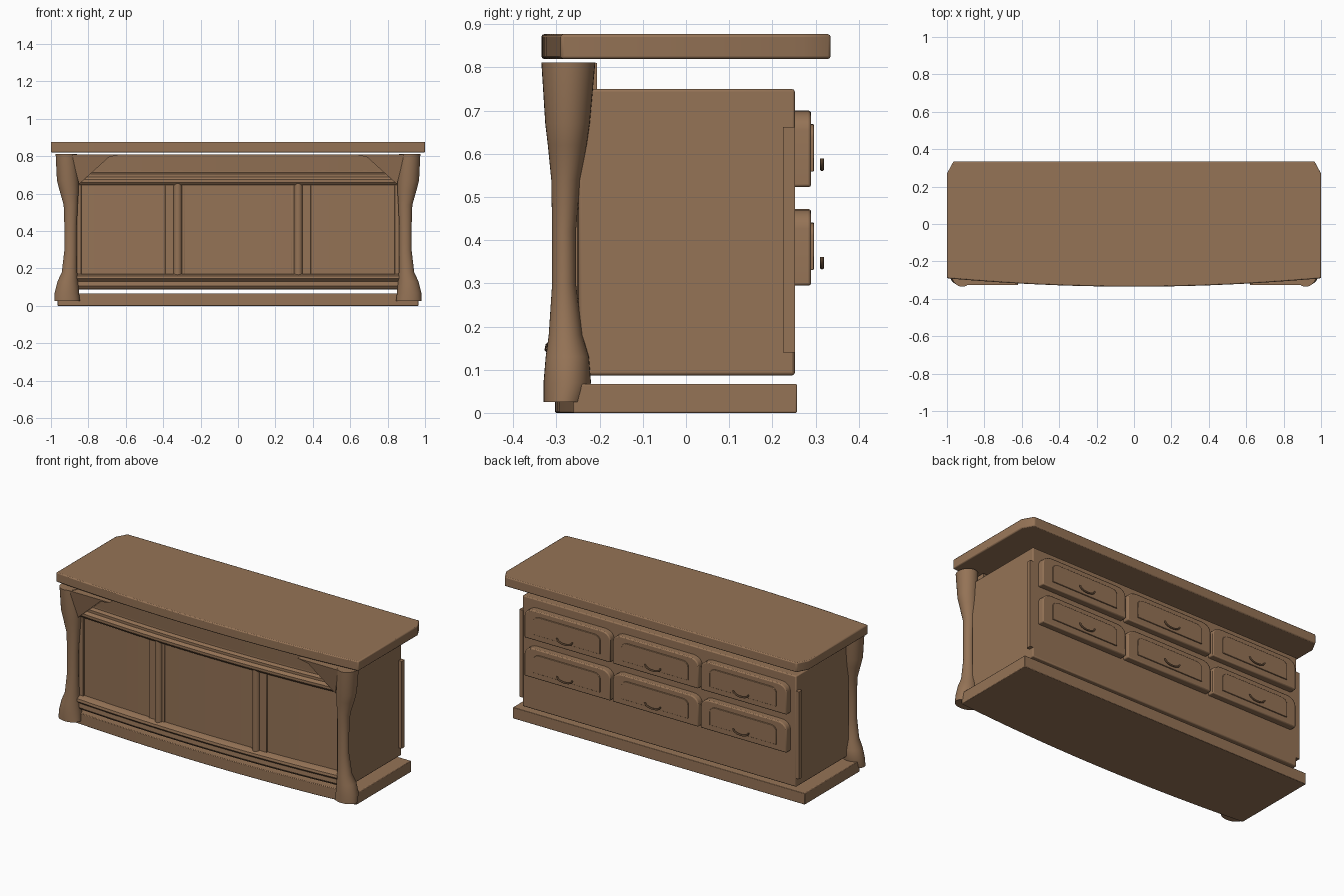
import bpy, bmesh, math
from mathutils import Vector

cube = bpy.data.objects.get("Cube")
if cube:
    bpy.data.objects.remove(cube, do_unlink=True)

wood = bpy.data.materials.new("brown wood")
wood.use_nodes = True
wood.diffuse_color = (0.30, 0.172, 0.093, 1)
wood.node_tree.nodes["Principled BSDF"].inputs["Base Color"].default_value = (0.30, 0.172, 0.093, 1)

BOW = 0.045  # how far the bowed front falls back at x = 1


def finish(name, bm, bevel=0):
    bmesh.ops.recalc_face_normals(bm, faces=bm.faces)
    mesh = bpy.data.meshes.new(name)
    bm.to_mesh(mesh)
    bm.free()
    mesh.materials.append(wood)
    ob = bpy.data.objects.new(name, mesh)
    bpy.context.collection.objects.link(ob)
    if bevel:
        mod = ob.modifiers.new("soft edges", "BEVEL")
        mod.width, mod.segments = bevel, 2
        mod.limit_method, mod.angle_limit = "ANGLE", math.radians(35)
    bpy.ops.object.select_all(action="DESELECT")
    ob.select_set(True)
    bpy.context.view_layer.objects.active = ob
    bpy.ops.object.shade_smooth_by_angle(angle=math.radians(32))
    return ob


def loft(name, rings, bevel=0):
    """Skin closed rings of points and cap both ends."""
    bm = bmesh.new()
    loops = [[bm.verts.new(p) for p in ring] for ring in rings]
    n = len(loops[0])
    for a, b in zip(loops, loops[1:]):
        for i in range(n):
            j = (i + 1) % n
            bm.faces.new((a[i], a[j], b[j], b[i]))
    bm.faces.new(loops[0])
    bm.faces.new(loops[-1])
    return finish(name, bm, bevel)


def slab(name, outline, z0, z1, bevel):
    return loft(name, [[(x, y, z) for x, y in outline] for z in (z0, z1)], bevel)


def box(name, x0, x1, y0, y1, z0, z1, bevel=0):
    return slab(name, [(x0, y0), (x1, y0), (x1, y1), (x0, y1)], z0, z1, bevel)


def bowed(half, front, steps=24):
    xs = [half * (2 * i / steps - 1) for i in range(steps + 1)]
    return [(x, front + BOW * x * x) for x in xs]


def rail(name, profile, half=0.86):
    """Sweep a (y, z) profile along the bowed front."""
    return loft(name, [[(x, y + off, z) for y, z in profile] for x, off in bowed(half, 0)])


# Counter top with clipped back corners, plinth and cabinet
slab("counter_top", bowed(1, -0.335) + [(1, 0.27), (0.965, 0.335), (-0.965, 0.335), (-1, 0.27)],
     0.82, 0.877, 0.006)
slab("plinth", bowed(0.965, -0.303) + [(0.965, 0.257), (-0.965, 0.257)], 0, 0.067, 0.003)
slab("cabinet_body", bowed(0.905, -0.285) + [(0.905, 0.252), (-0.905, 0.252)], 0.087, 0.75, 0.006)

# Front mouldings
rail("lower_rail", [(-0.25, 0.092), (-0.305, 0.092), (-0.315, 0.105), (-0.312, 0.13),
                    (-0.328, 0.145), (-0.325, 0.16), (-0.305, 0.17), (-0.25, 0.172)])
rail("upper_rail", [(-0.25, 0.645), (-0.305, 0.645), (-0.318, 0.66), (-0.318, 0.675),
                    (-0.305, 0.69), (-0.305, 0.705), (-0.285, 0.713), (-0.25, 0.713)])
rail("frieze", [(-0.24, 0.70), (-0.283, 0.70), (-0.293, 0.81), (-0.24, 0.81)])

# Columns: z, inner x, outer x, front y, back y
COLUMN = [(0.025, 0.845, 0.982, -0.33, -0.235), (0.07, 0.85, 0.98, -0.33, -0.22),
          (0.13, 0.855, 0.965, -0.325, -0.225), (0.18, 0.86, 0.942, -0.318, -0.24),
          (0.30, 0.862, 0.928, -0.31, -0.255), (0.42, 0.862, 0.928, -0.31, -0.255),
          (0.54, 0.857, 0.932, -0.312, -0.245), (0.62, 0.852, 0.955, -0.32, -0.23),
          (0.67, 0.852, 0.968, -0.326, -0.223), (0.812, 0.862, 0.975, -0.335, -0.21)]


def ellipse(z, x0, x1, y0, y1, side, n=32):
    turn = [2 * math.pi * i / n for i in range(n)]
    return [(side * ((x0 + x1) / 2 + (x1 - x0) / 2 * math.cos(t)),
             (y0 + y1) / 2 + (y1 - y0) / 2 * math.sin(t), z) for t in turn]


for word, side in (("left", 1), ("right", -1)):
    loft(word + "_column", [ellipse(*row, side) for row in COLUMN])

    # Faceted bracket under the counter, leaning out toward the top
    front = [(0.62, -0.325, 0.81), (0.69, -0.322, 0.795), (0.85, -0.295, 0.65), (0.89, -0.325, 0.81)]
    loft(word + "_bracket", [[(side * x, y, z) for x, y, z in front],
                             [(side * x, -0.25, z) for x, y, z in front]])

    # Divider between panels: flat backing and a half-round post
    y = -0.285 + BOW * 0.33 ** 2
    xs = sorted((side * 0.285, side * 0.39))
    box(word + "_divider_backing", *xs, y - 0.007, y + 0.02, 0.16, 0.655, 0.003)
    loft(word + "_divider_post", [ellipse(z, 0.30, 0.345, y - 0.028, y + 0.016, side, 20)
                                  for z in (0.16, 0.655)])

    # Edge stile beside each column and strip on the cabinet side
    y = -0.285 + BOW * 0.85 ** 2
    xs = sorted((side * 0.838, side * 0.87))
    box(word + "_edge_stile", *xs, y - 0.012, y + 0.02, 0.16, 0.655, 0.003)
    xs = sorted((side * 0.90, side * 0.925))
    box(word + "_side_strip", *xs, 0.225, 0.253, 0.14, 0.662)


def drawer_shape(cx, half, z0, z1, clip, y):
    """Rectangle with curved, clipped top corners."""
    arc = [(clip * 1.3 * (1 - math.sin(t)), clip * (1 - math.cos(t)))
           for t in (math.pi / 2 * i / 5 for i in range(6))]
    right = [(half - dx, z1 - clip + dz) for dx, dz in arc]
    right = [(half, z1 - clip)] + [(half - clip * 1.3 * (1 - math.cos(t)), z1 - clip * (1 - math.sin(t)))
                                   for t in (math.pi / 2 * i / 5 for i in range(1, 6))]
    pts = [(half, z0)] + right
    pts += [(-x, z) for x, z in reversed(pts)]
    return [(cx + x, y, z) for x, z in pts]


# Back drawers with raised panel and hanging handle
for row, z in (("lower", 0.295), ("upper", 0.523)):
    for col, cx in (("left", 0.583), ("middle", 0), ("right", -0.583)):
        name = row + "_" + col + "_drawer"
        loft(name, [drawer_shape(cx, 0.284, z, z + 0.177, 0.045, y) for y in (0.245, 0.29)], 0.006)
        loft(name + "_panel", [drawer_shape(cx, 0.22, z + 0.036, z + 0.146, 0.03, y)
                               for y in (0.285, 0.296)], 0.002)
        rings = []
        for i in range(13):
            t = math.pi * i / 12
            mid = Vector((cx + 0.05 * math.cos(t), 0.315, z + 0.066 - 0.024 * math.sin(t)))
            out = Vector((math.cos(t) * 0.024, 0, -math.sin(t) * 0.05)).normalized()
            rings.append([mid + out * 0.005 * math.cos(a) + Vector((0, 0.005 * math.sin(a), 0))
                          for a in (math.pi / 4 * k for k in range(8))])
        loft(name + "_handle", rings)
